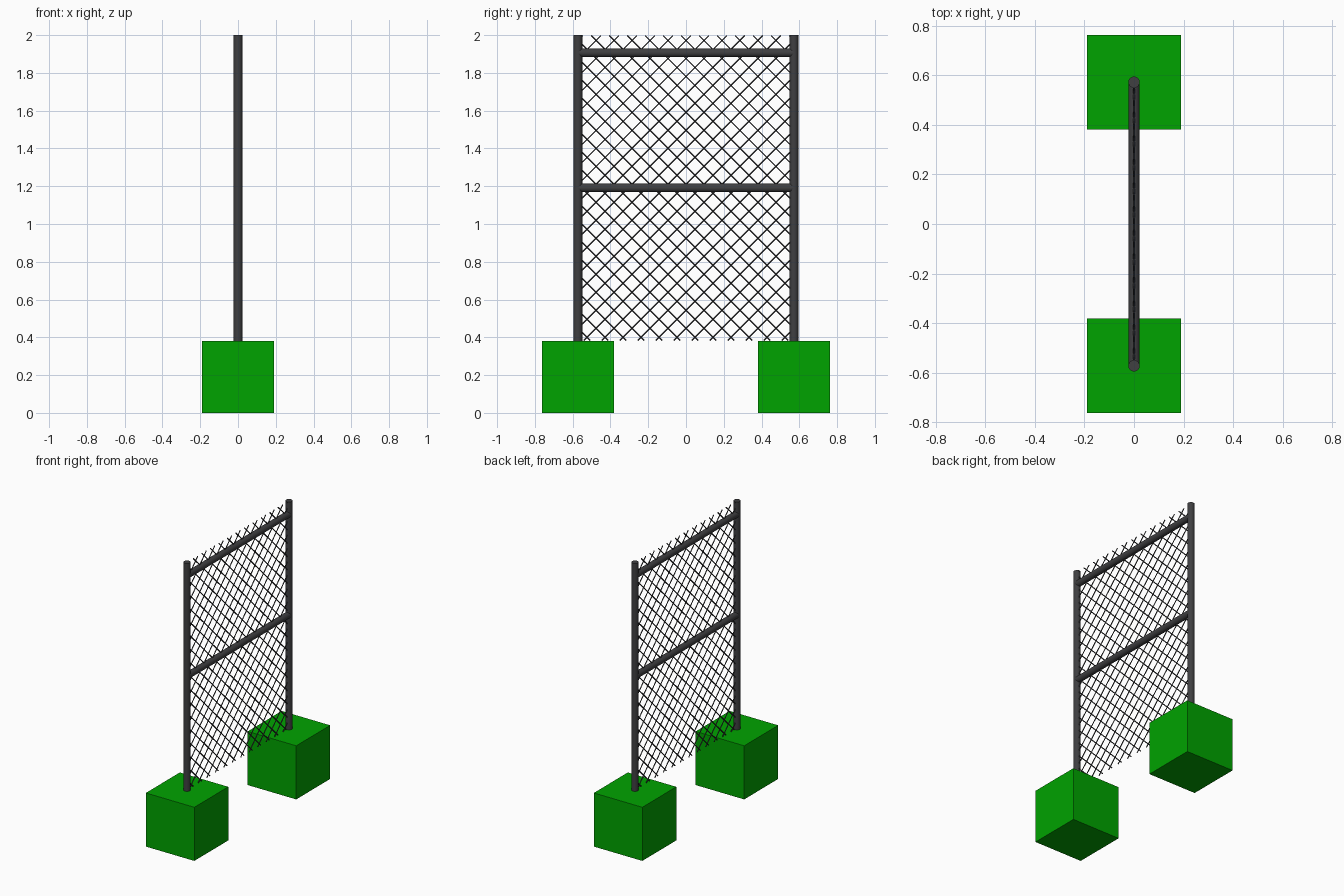
import bpy, bmesh
from mathutils import Vector, Matrix

if "Cube" in bpy.data.objects:
    bpy.data.objects.remove(bpy.data.objects["Cube"])

POST_Y, BLOCK, TOP = 0.572, 0.381, 2.0
TUBE_R, WIRE_R = 0.0228, 0.0038


def material(name, rgb):
    m = bpy.data.materials.new(name)
    m.diffuse_color = (*rgb, 1)
    m.use_nodes = True
    m.node_tree.nodes["Principled BSDF"].inputs["Base Color"].default_value = m.diffuse_color
    return m


green = material("green_paint", (0.0, 0.367, 0.0))
dark = material("dark_metal", (0.05, 0.05, 0.053))


def add_rod(bm, a, b, radius, sides):
    a, b = Vector(a), Vector(b)
    d = b - a
    mat = Matrix.Translation((a + b) / 2) @ d.to_track_quat('Z', 'X').to_matrix().to_4x4()
    bmesh.ops.create_cone(bm, cap_ends=True, segments=sides, radius1=radius,
                          radius2=radius, depth=d.length, matrix=mat)


def finish(bm, name, mat, smooth=False):
    me = bpy.data.meshes.new(name)
    bm.to_mesh(me)
    bm.free()
    me.materials.append(mat)
    ob = bpy.data.objects.new(name, me)
    bpy.context.collection.objects.link(ob)
    if smooth:
        bpy.ops.object.select_all(action='DESELECT')
        bpy.context.view_layer.objects.active = ob
        ob.select_set(True)
        bpy.ops.object.shade_smooth_by_angle()
    return ob


def tube(name, a, b):
    bm = bmesh.new()
    add_rod(bm, a, b, TUBE_R, 24)
    finish(bm, name, dark, True)


# Base blocks and upright posts
for side, s in (("near", -1), ("far", 1)):
    bm = bmesh.new()
    bmesh.ops.create_cube(bm, size=BLOCK,
                          matrix=Matrix.Translation((0, s * POST_Y, BLOCK / 2)))
    finish(bm, side + "_base_block", green)
    tube(side + "_post", (0, s * POST_Y, BLOCK), (0, s * POST_Y, TOP))

# Horizontal rails
for name, z in (("middle_rail", 1.191), ("top_rail", 1.906)):
    tube(name, (0, -POST_Y, z), (0, POST_Y, z))

# Chain-link mesh: two families of diagonal wires clipped to the frame opening
HALF, Z0, Z1 = 0.56, BLOCK + 0.002, TOP - 0.003
STEP, CROSS_Z = BLOCK / 4, 1.972
bm = bmesh.new()
for slope in (-1, 1):
    for k in range(-30, 31):
        c = CROSS_Z + k * STEP              # height of this wire at y = 0
        ends = sorted(((Z0 - c) * slope, (Z1 - c) * slope))
        y0, y1 = max(-HALF, ends[0]), min(HALF, ends[1])
        if y1 - y0 > 0.01:
            add_rod(bm, (0, y0, c + slope * y0), (0, y1, c + slope * y1), WIRE_R, 6)
finish(bm, "wire_mesh", dark, True)
